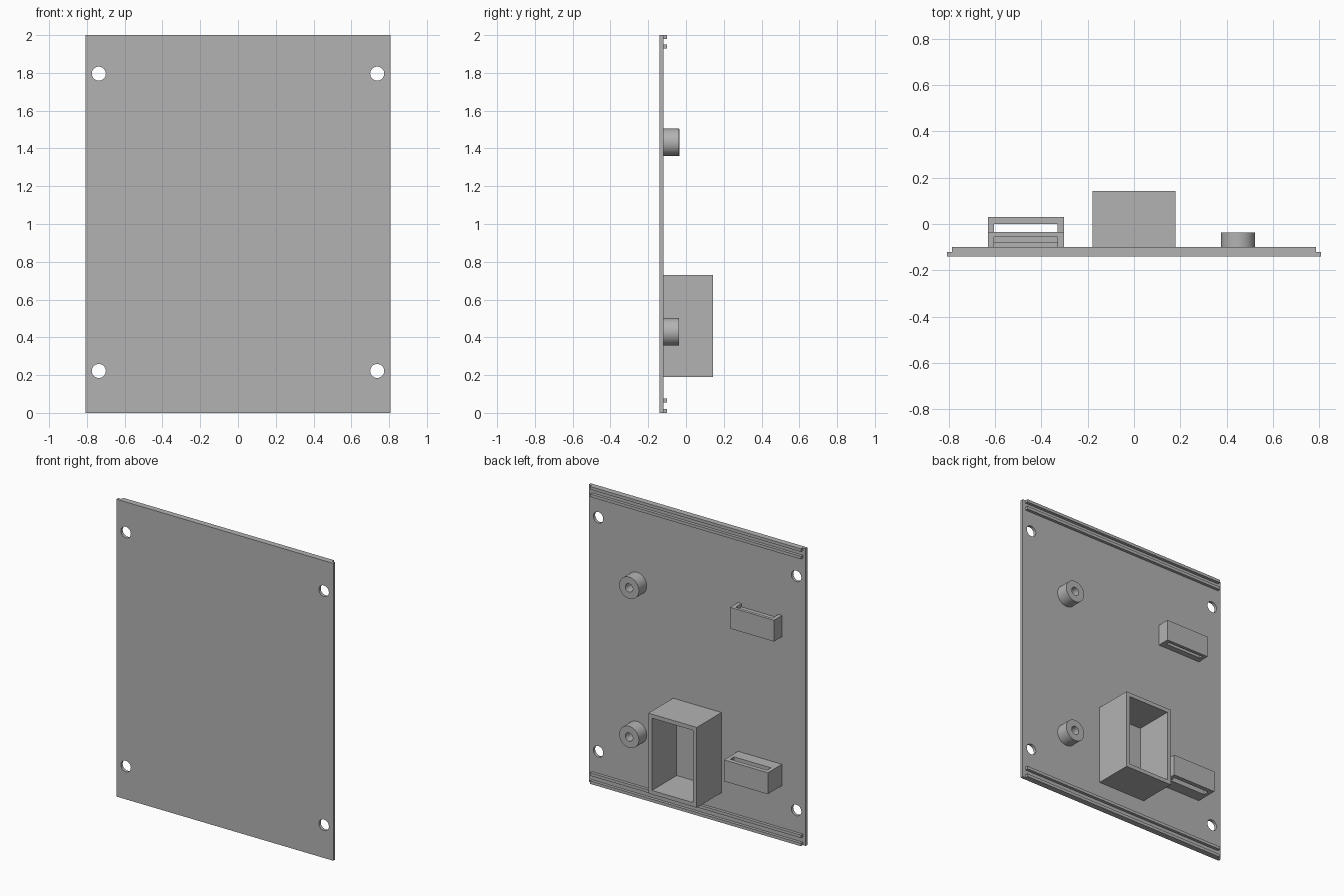
import bpy
import math
from mathutils import Matrix

cube = bpy.data.objects.get("Cube")
if cube:
    bpy.data.objects.remove(cube, do_unlink=True)

# Single grey plastic
grey = bpy.data.materials.new("grey_plastic")
grey.use_nodes = True
grey.diffuse_color = (0.45, 0.45, 0.45, 1)
grey.node_tree.nodes["Principled BSDF"].inputs["Base Color"].default_value = grey.diffuse_color

FRONT, BACK, RIB = -0.14, -0.12, -0.10   # depths of the panel faces and rib tops


def box(name, x, y, z):
    """Box from (min, max) ranges along each axis."""
    bpy.ops.mesh.primitive_cube_add(size=1)
    ob = bpy.context.object
    ob.name = name
    size = [b - a for a, b in (x, y, z)]
    mid = [(a + b) / 2 for a, b in (x, y, z)]
    ob.data.transform(Matrix.Translation(mid) @ Matrix.Diagonal((*size, 1)))
    ob.data.materials.append(grey)
    return ob


def rod(name, x, z, radius, y):
    """Cylinder running along y."""
    bpy.ops.mesh.primitive_cylinder_add(vertices=48, radius=radius, depth=y[1] - y[0])
    ob = bpy.context.object
    ob.name = name
    turn = Matrix.Rotation(math.pi / 2, 4, "X")
    ob.data.transform(Matrix.Translation((x, sum(y) / 2, z)) @ turn)
    ob.data.materials.append(grey)
    return ob


def cut(target, cutter):
    """Subtract the cutter and discard it."""
    mod = target.modifiers.new("cut", "BOOLEAN")
    mod.operation = "DIFFERENCE"
    mod.solver = "EXACT"
    mod.object = cutter
    bpy.ops.object.select_all(action="DESELECT")
    bpy.context.view_layer.objects.active = target
    target.select_set(True)
    bpy.ops.object.modifier_apply(modifier=mod.name)
    bpy.data.objects.remove(cutter, do_unlink=True)


def smooth(ob):
    bpy.ops.object.select_all(action="DESELECT")
    bpy.context.view_layer.objects.active = ob
    ob.select_set(True)
    bpy.ops.object.shade_smooth_by_angle(angle=math.radians(30))


# Panel with a screw hole near each corner
panel = box("panel", (-0.807, 0.807), (FRONT, BACK), (0, 2))
for x in (-0.737, 0.737):
    for z in (0.222, 1.796):
        cut(panel, rod("hole_cutter", x, z, 0.037, (-0.2, 0)))
smooth(panel)

# Pairs of ribs along the bottom and top edges
for edge, starts in (("bottom", (0, 0.055)), ("top", (1.93, 1.98))):
    for i, z in enumerate(starts):
        box(f"{edge}_rib_{i + 1}", (-0.785, 0.785), (BACK, RIB), (z, z + 0.02))

# Hollow round bosses
for name, z in (("lower_boss", 0.429), ("upper_boss", 1.432)):
    boss = rod(name, 0.449, z, 0.073, (BACK, -0.036))
    cut(boss, rod("bore_cutter", 0.449, z, 0.028, (-0.2, 0.1)))
    smooth(boss)

# Open rectangular housing
housing = box("housing", (-0.18, 0.18), (BACK, 0.143), (0.19, 0.73))
cut(housing, box("housing_cutter", (-0.153, 0.153), (-0.2, 0.2), (0.217, 0.703)))

# Deep strap bracket with a vertical slot
WIDTH, SLOT = (-0.63, -0.303), (-0.603, -0.33)
lower = box("lower_bracket", WIDTH, (BACK, 0.03), (0.358, 0.502))
cut(lower, box("slot_cutter", SLOT, (-0.04, 0), (0.2, 0.7)))

# Shallow strap bracket, slotted, with a recessed ledge behind the slot
upper = box("upper_bracket", WIDTH, (BACK, -0.035), (1.36, 1.503))
cut(upper, box("slot_cutter", SLOT, (-0.08, -0.056), (1.2, 1.7)))
cut(upper, box("ledge_cutter", SLOT, (-0.2, -0.056), (1.48, 1.7)))
